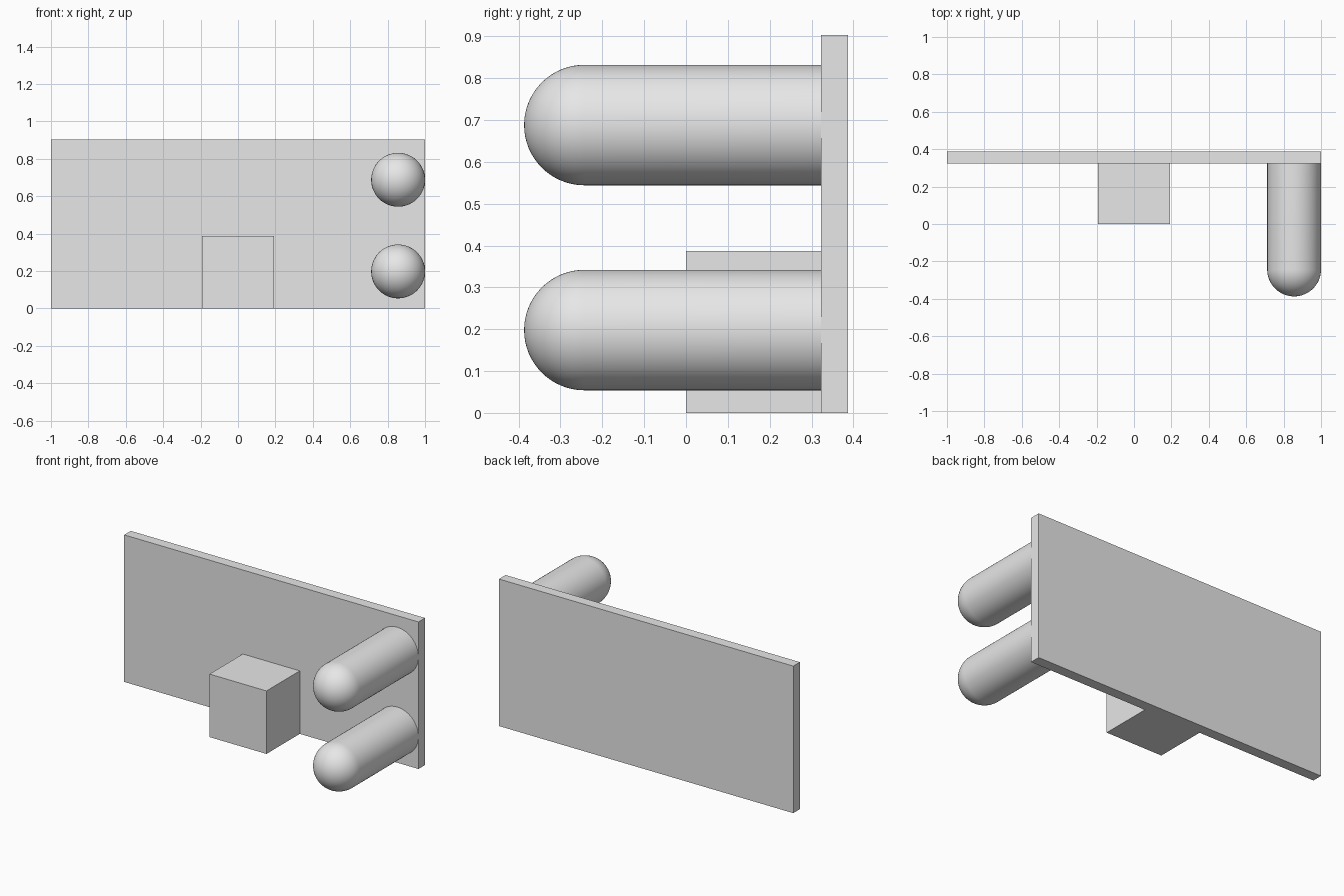
import bpy
import bmesh
from math import cos, sin, pi
from mathutils import Vector

cube = bpy.data.objects.get("Cube")
if cube:
    bpy.data.objects.remove(cube, do_unlink=True)

# Single plain grey material
grey = bpy.data.materials.new("light_grey")
grey.use_nodes = True
colour = (0.8, 0.8, 0.8, 1)
grey.diffuse_color = colour
grey.node_tree.nodes["Principled BSDF"].inputs["Base Color"].default_value = colour

PANEL_FRONT, PANEL_BACK = 0.323, 0.387


def add_object(name, bm):
    bmesh.ops.recalc_face_normals(bm, faces=bm.faces)
    mesh = bpy.data.meshes.new(name)
    bm.to_mesh(mesh)
    bm.free()
    mesh.materials.append(grey)
    obj = bpy.data.objects.new(name, mesh)
    bpy.context.collection.objects.link(obj)
    return obj


def add_box(name, low, high):
    low, high = Vector(low), Vector(high)
    bm = bmesh.new()
    bmesh.ops.create_cube(bm, size=1)
    bmesh.ops.scale(bm, vec=high - low, verts=bm.verts)
    bmesh.ops.translate(bm, vec=(low + high) / 2, verts=bm.verts)
    return add_object(name, bm)


def add_peg(name, x, z, radius, tip, base, steps=16, sides=64):
    """Round-nosed rod along y, spun from a half profile."""
    centre = tip + radius
    arc = [pi / 2 * i / steps for i in range(steps + 1)]
    profile = [(radius * sin(a), centre - radius * cos(a)) for a in arc]
    profile += [(radius, base), (0, base)]
    bm = bmesh.new()
    verts = [bm.verts.new((x + r, y, z)) for r, y in profile]
    edges = [bm.edges.new(pair) for pair in zip(verts, verts[1:])]
    bmesh.ops.spin(bm, geom=verts + edges, cent=(x, 0, z), axis=(0, 1, 0),
                   angle=2 * pi, steps=sides)
    bmesh.ops.remove_doubles(bm, verts=bm.verts, dist=0.0001)
    obj = add_object(name, bm)
    # Smooth sides and nose, sharp rim at the flat base
    bpy.ops.object.select_all(action="DESELECT")
    obj.select_set(True)
    bpy.context.view_layer.objects.active = obj
    bpy.ops.object.shade_smooth_by_angle(angle=pi / 6)
    return obj


# Upright back panel
add_box("back_panel", (-1, PANEL_FRONT, 0), (1, PANEL_BACK, 0.903))

# Block at the foot of the panel
add_box("centre_block", (-0.1935, 0, 0), (0.1935, PANEL_FRONT, 0.387))

# Two rods near the left edge
for name, height in (("lower_peg", 0.198), ("upper_peg", 0.688)):
    add_peg(name, x=0.856, z=height, radius=0.144, tip=-0.387, base=PANEL_FRONT)
